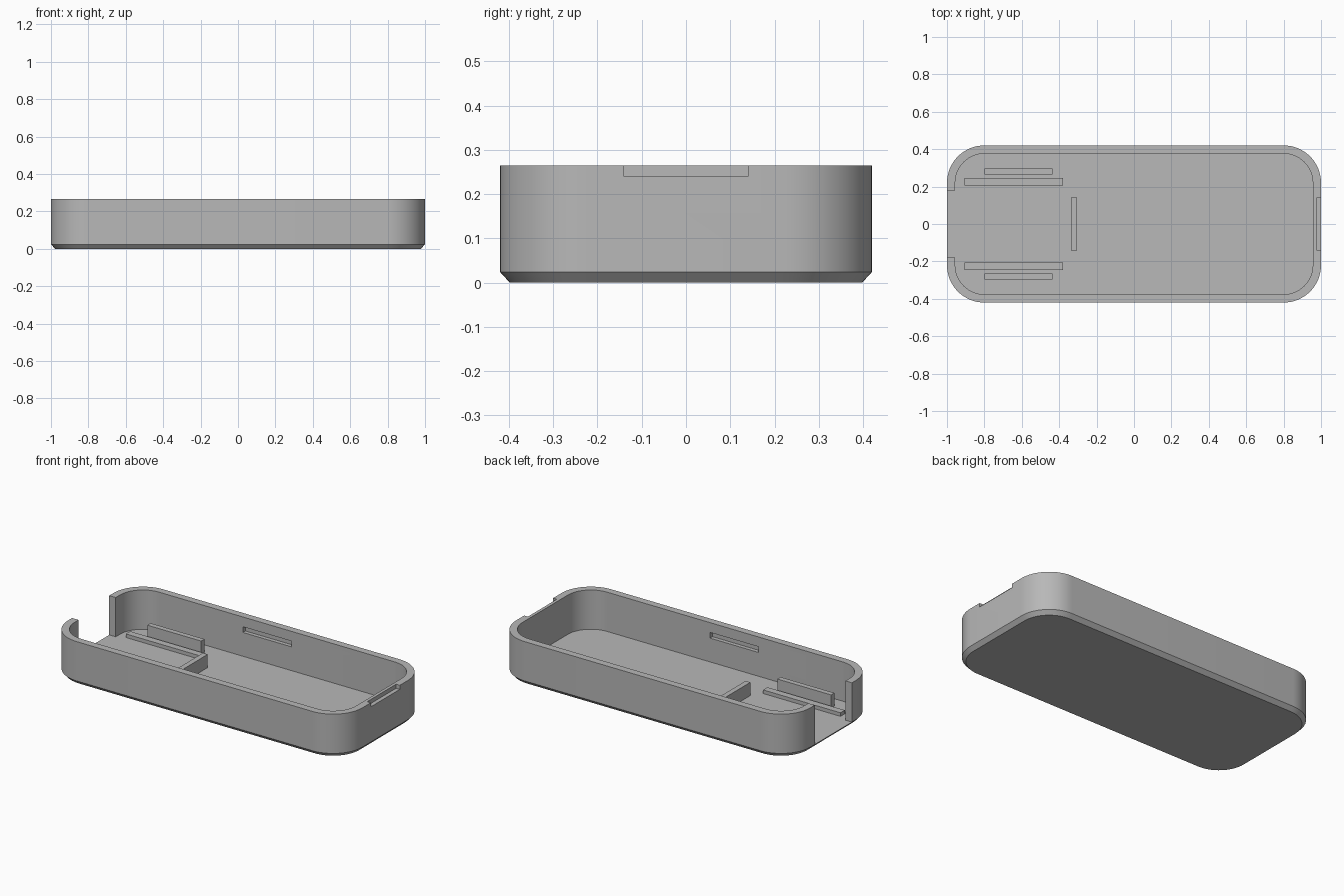
import bpy, bmesh, math
from mathutils import Vector

cube = bpy.data.objects.get("Cube")
if cube:
    bpy.data.objects.remove(cube, do_unlink=True)

HALF_X, HALF_Y, HEIGHT = 1.0, 0.42, 0.265
FLOOR, WALL, RADIUS, CHAMFER = 0.024, 0.044, 0.2, 0.022

grey = bpy.data.materials.new("plain grey")
grey.use_nodes = True
colour = (0.48, 0.48, 0.48, 1)
grey.diffuse_color = colour
grey.node_tree.nodes["Principled BSDF"].inputs["Base Color"].default_value = colour


def finish(name, bm):
    bmesh.ops.recalc_face_normals(bm, faces=bm.faces)
    mesh = bpy.data.meshes.new(name)
    bm.to_mesh(mesh)
    bm.free()
    mesh.materials.append(grey)
    obj = bpy.data.objects.new(name, mesh)
    bpy.context.collection.objects.link(obj)
    return obj


def box(name, low, high):
    bm = bmesh.new()
    bmesh.ops.create_cube(bm, size=1)
    low, high = Vector(low), Vector(high)
    for v in bm.verts:
        v.co = (low + high) / 2 + v.co * (high - low)
    return finish(name, bm)


def rounded_ring(bm, inset, z, steps=16):
    r = RADIUS - inset
    verts = []
    for quarter, (sx, sy) in enumerate([(1, 1), (-1, 1), (-1, -1), (1, -1)]):
        for i in range(steps + 1):
            a = (quarter + i / steps) * math.pi / 2
            verts.append(bm.verts.new((sx * (HALF_X - RADIUS) + r * math.cos(a),
                                       sy * (HALF_Y - RADIUS) + r * math.sin(a), z)))
    return verts


# Tray: chamfered base, outer wall, rim, inner wall and floor
bm = bmesh.new()
levels = [(CHAMFER, 0), (0, FLOOR), (0, HEIGHT), (WALL, HEIGHT), (WALL, FLOOR)]
rings = [rounded_ring(bm, *level) for level in levels]
for lower, upper in zip(rings, rings[1:]):
    for i in range(len(lower)):
        j = (i + 1) % len(lower)
        bm.faces.new((lower[i], lower[j], upper[j], upper[i]))
bm.faces.new(rings[0])
bm.faces.new(rings[-1])
tray = finish("tray", bm)

# Cutters: end opening, latch notch in the other end, slots in both long walls
cutters = [
    box("opening_cutter", (-1.1, -0.18, FLOOR), (-0.9, 0.18, 0.4)),
    box("notch_cutter", (0.975, -0.14, 0.24), (1.1, 0.14, 0.4)),
]
for side in (-1, 1):
    y0, y1 = sorted((side * 0.35, side * 0.4))
    cutters.append(box("slot_cutter", (-0.23, y0, 0.17), (0.1, y1, 0.205)))

bpy.context.view_layer.objects.active = tray
for cutter in cutters:
    cutter.hide_render = True
    mod = tray.modifiers.new("cut", "BOOLEAN")
    mod.operation = "DIFFERENCE"
    mod.solver = "EXACT"
    mod.object = cutter
    bpy.ops.object.modifier_apply(modifier=mod.name)
    bpy.data.objects.remove(cutter, do_unlink=True)

bpy.ops.object.select_all(action="DESELECT")
tray.select_set(True)
bpy.ops.object.shade_smooth_by_angle(angle=math.radians(30))

# Low rails and tall guide plates on both sides, rooted in the floor
ROOT = FLOOR - 0.01
for side, label in ((-1, "right"), (1, "left")):
    y0, y1 = sorted((side * 0.205, side * 0.247))
    box(label + "_rail", (-0.905, y0, ROOT), (-0.38, y1, 0.046))
    y0, y1 = sorted((side * 0.264, side * 0.296))
    box(label + "_guide_plate", (-0.8, y0, ROOT), (-0.435, y1, 0.105))

# Cross stop between the rails
box("cross_stop", (-0.337, -0.142, ROOT), (-0.305, 0.142, 0.105))
